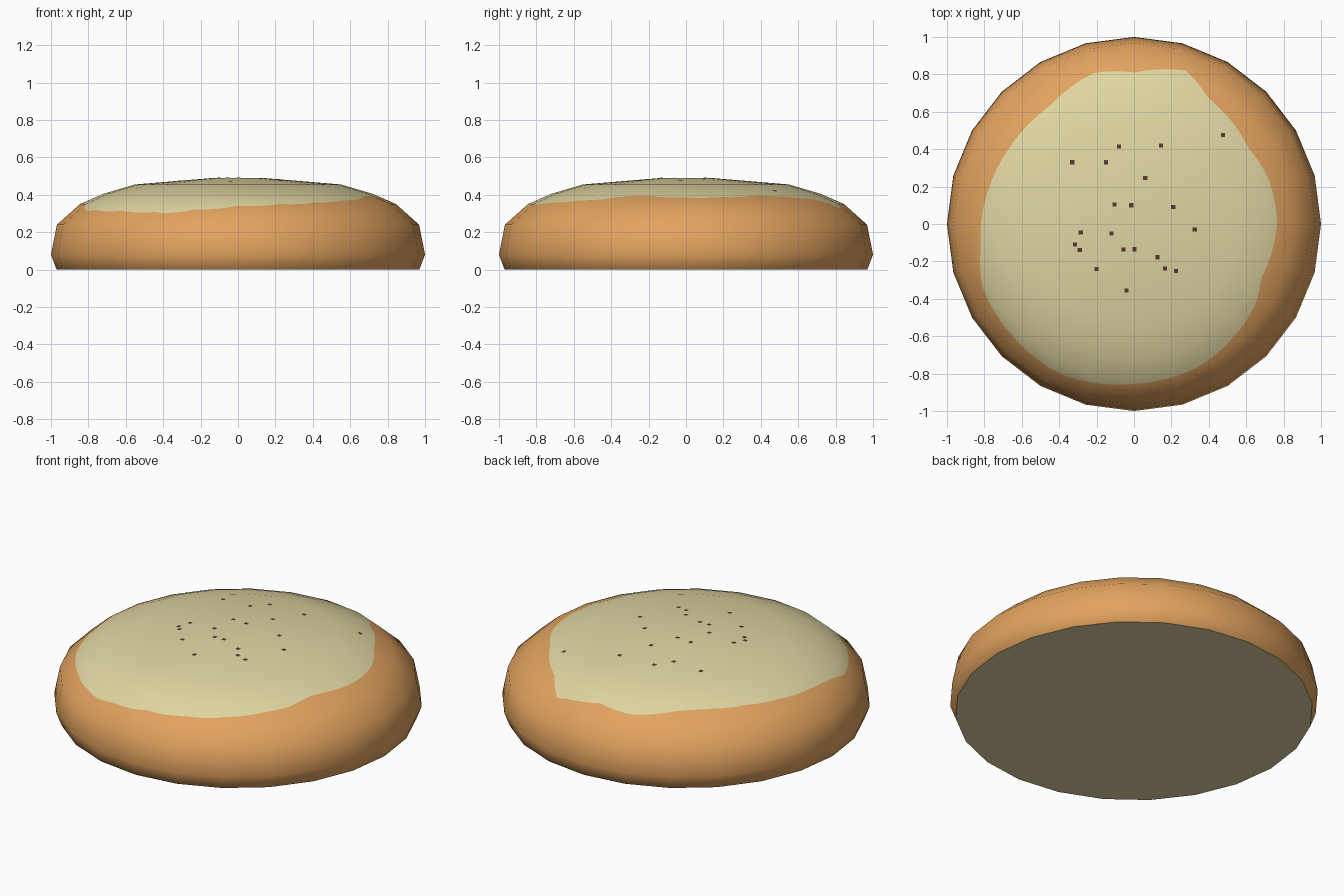
import bpy, math
from mathutils import Vector

if "Cube" in bpy.data.objects:
    bpy.data.objects.remove(bpy.data.objects["Cube"])

def material(name, rgb):
    m = bpy.data.materials.new(name)
    lin = [((c / 255 + 0.055) / 1.055) ** 2.4 for c in rgb]
    m.diffuse_color = (*lin, 1)
    m.use_nodes = True
    m.node_tree.nodes["Principled BSDF"].inputs["Base Color"].default_value = m.diffuse_color
    return m

CRUST = material("golden crust", (226, 163, 95))
CREAM = material("pale cream", (224, 214, 162))
SPECK = material("dark brown", (90, 56, 52))

SIDES, SUB = 24, 4
N = SIDES * SUB
# bun profile from the bottom rim to the centre of the top: radius, height
PROFILE = [(.97, 0), (1, .08), (.968, .24), (.845, .35), (.72, .405),
           (.55, .455), (.13, .49), (0, .49)]
# outline of the cream patch seen from above
OUTLINE = [(.765, 0), (.72, .24), (.61, .41), (.40, .67), (.28, .82), (0, .81),
           (-.21, .81), (-.45, .63), (-.67, .40), (-.77, .21), (-.82, -.13),
           (-.81, -.34), (-.61, -.64), (-.40, -.80), (0, -.855), (.35, -.76),
           (.50, -.64), (.65, -.43), (.68, -.29)]

def side_factor(a):
    """Distance of a 24-sided outline from its centre at angle a."""
    step = 2 * math.pi / SIDES
    return math.cos(step / 2) / math.cos(a % step - step / 2)

# smooth profile normals
seg = [Vector((b[1] - a[1], a[0] - b[0])).normalized()
       for a, b in zip(PROFILE, PROFILE[1:])]
NORM = [Vector((.8, -.6))] + [(a + b).normalized() for a, b in zip(seg, seg[1:])] + [Vector((0, 1))]

def dome(r):
    """Height and profile normal on the upper part at radius r."""
    for i in range(2, len(PROFILE) - 1):
        (r0, z0), (r1, z1) = PROFILE[i], PROFILE[i + 1]
        if r >= r1:
            t = (r0 - r) / (r0 - r1)
            return z0 + (z1 - z0) * t, NORM[i].lerp(NORM[i + 1], t).normalized()

# cream edge as radius against angle
polar = sorted((math.atan2(y, x) % (2 * math.pi), math.hypot(x, y)) for x, y in OUTLINE)
polar.append((2 * math.pi, polar[0][1]))

def cream_edge(a):
    for (a0, r0), (a1, r1) in zip(polar, polar[1:]):
        if a0 <= a <= a1:
            return r0 + (r1 - r0) * (a - a0) / (a1 - a0)

verts, normals, lookup = [], [], {}

def vert(r, z, n, a):
    f = side_factor(a) * r
    co = (f * math.cos(a), f * math.sin(a), z)
    key = tuple(round(c, 5) + 0.0 for c in co)
    if key not in lookup:
        lookup[key] = len(verts)
        verts.append(co)
        normals.append((n.x * math.cos(a), n.x * math.sin(a), n.y))
    return lookup[key]

# columns: crust rings stop at the cream edge, cream rings start there
columns = []
upper = [p[0] for p in PROFILE[3:]]
for k in range(N):
    a = 2 * math.pi * k / N
    e = cream_edge(a) / side_factor(a)
    col = [vert(*PROFILE[i], NORM[i], a) for i in range(3)]
    for r in [max(p, e) for p in upper[:3]] + [e] + [min(p, e) for p in upper]:
        col.append(vert(r, *dome(r), a))
    columns.append(col)

EDGE_RING = 6
faces, mats = [tuple(c[0] for c in reversed(columns))], [1]
for k in range(N):
    c, d = columns[k], columns[(k + 1) % N]
    for j in range(len(c) - 1):
        f = list(dict.fromkeys((c[j], d[j], d[j + 1], c[j + 1])))
        if len(f) > 2:
            faces.append(f)
            mats.append(1 if j >= EDGE_RING else 0)

me = bpy.data.meshes.new("bun")
me.from_pydata(verts, [], faces)
me.materials.append(CRUST)
me.materials.append(CREAM)
for p, m in zip(me.polygons, mats):
    p.material_index = m
    p.use_smooth = True
# smooth dome, flat underside
loop_normals = []
for p in me.polygons:
    for v in p.vertices:
        loop_normals.append((0, 0, -1) if p.index == 0 else normals[v])
me.normals_split_custom_set(loop_normals)
bpy.context.collection.objects.link(bpy.data.objects.new("bun", me))

# small dark specks lying on the cream
SPECKS = [(-.33, .33), (-.15, .33), (-.08, .415), (.145, .42), (.475, .475),
          (.06, .245), (-.105, .105), (-.015, .1), (.21, .09), (-.285, -.045),
          (-.12, -.05), (.325, -.03), (-.315, -.11), (-.29, -.14), (-.2, -.24),
          (-.057, -.137), (.002, -.135), (.125, -.178), (.165, -.237),
          (.225, -.252), (-.04, -.355)]
sv, sf = [], []
for x, y in SPECKS:
    for dx, dy in ((-1, -1), (1, -1), (1, 1), (-1, 1)):
        px, py = x + dx * .011, y + dy * .011
        r = math.hypot(px, py) / side_factor(math.atan2(py, px))
        sv.append((px, py, dome(r)[0] + .002))
    sf.append(tuple(range(len(sv) - 4, len(sv))))
sm = bpy.data.meshes.new("specks")
sm.from_pydata(sv, [], sf)
sm.materials.append(SPECK)
bpy.context.collection.objects.link(bpy.data.objects.new("specks", sm))
